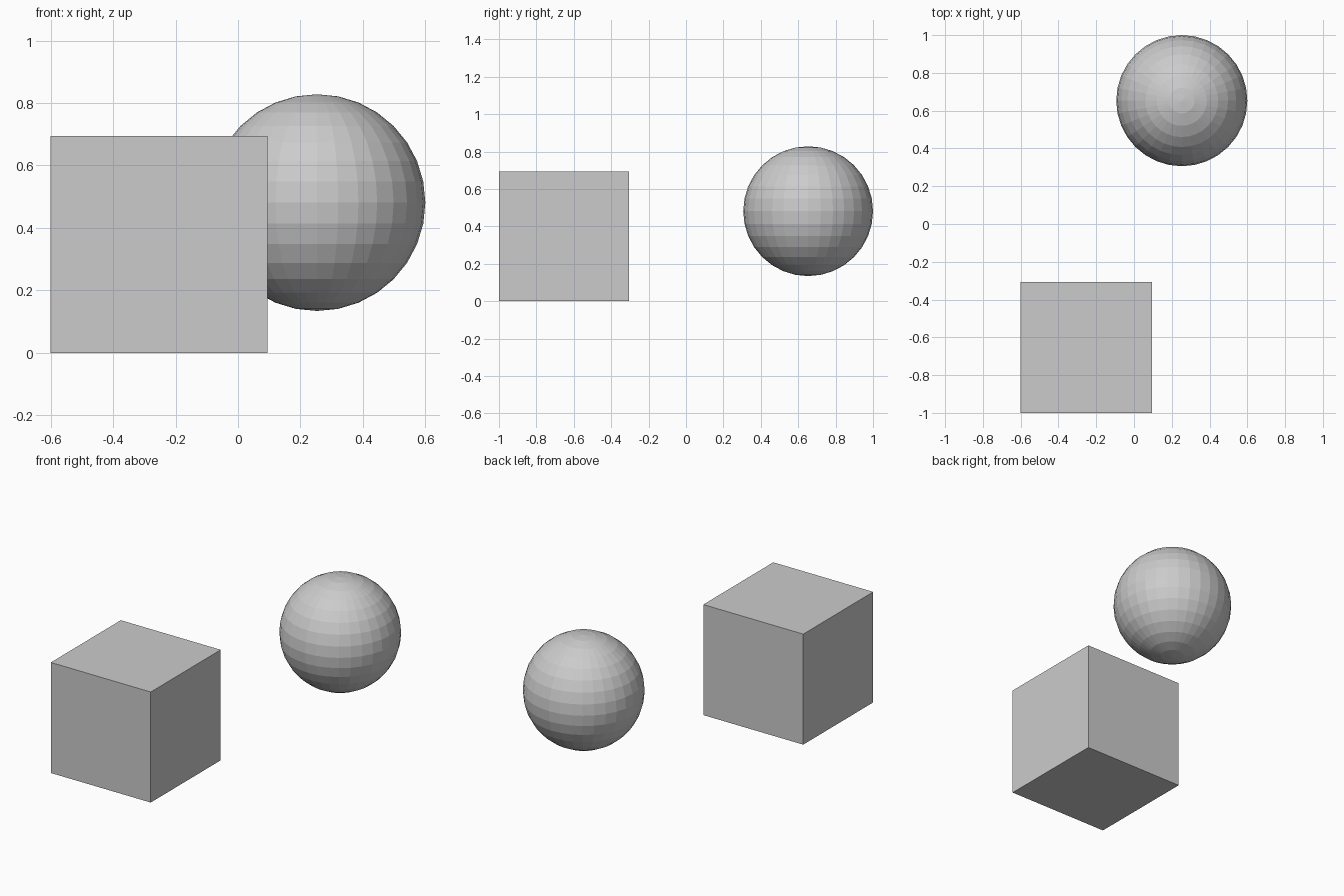
import bpy

if "Cube" in bpy.data.objects:
    bpy.data.objects.remove(bpy.data.objects["Cube"])

SIZE = 0.694        # cube edge and sphere diameter
R = SIZE / 2

# Cube resting on the ground, front left
bpy.ops.mesh.primitive_cube_add(size=SIZE, location=(-0.6 + R, -1 + R, R))
bpy.context.object.name = "cube"

# Flat-shaded sphere floating at the back right
bpy.ops.mesh.primitive_uv_sphere_add(segments=32, ring_count=16, radius=R,
                                     location=(0.6 - R, 1 - R, 0.481))
bpy.context.object.name = "sphere"
bpy.ops.object.shade_flat()
